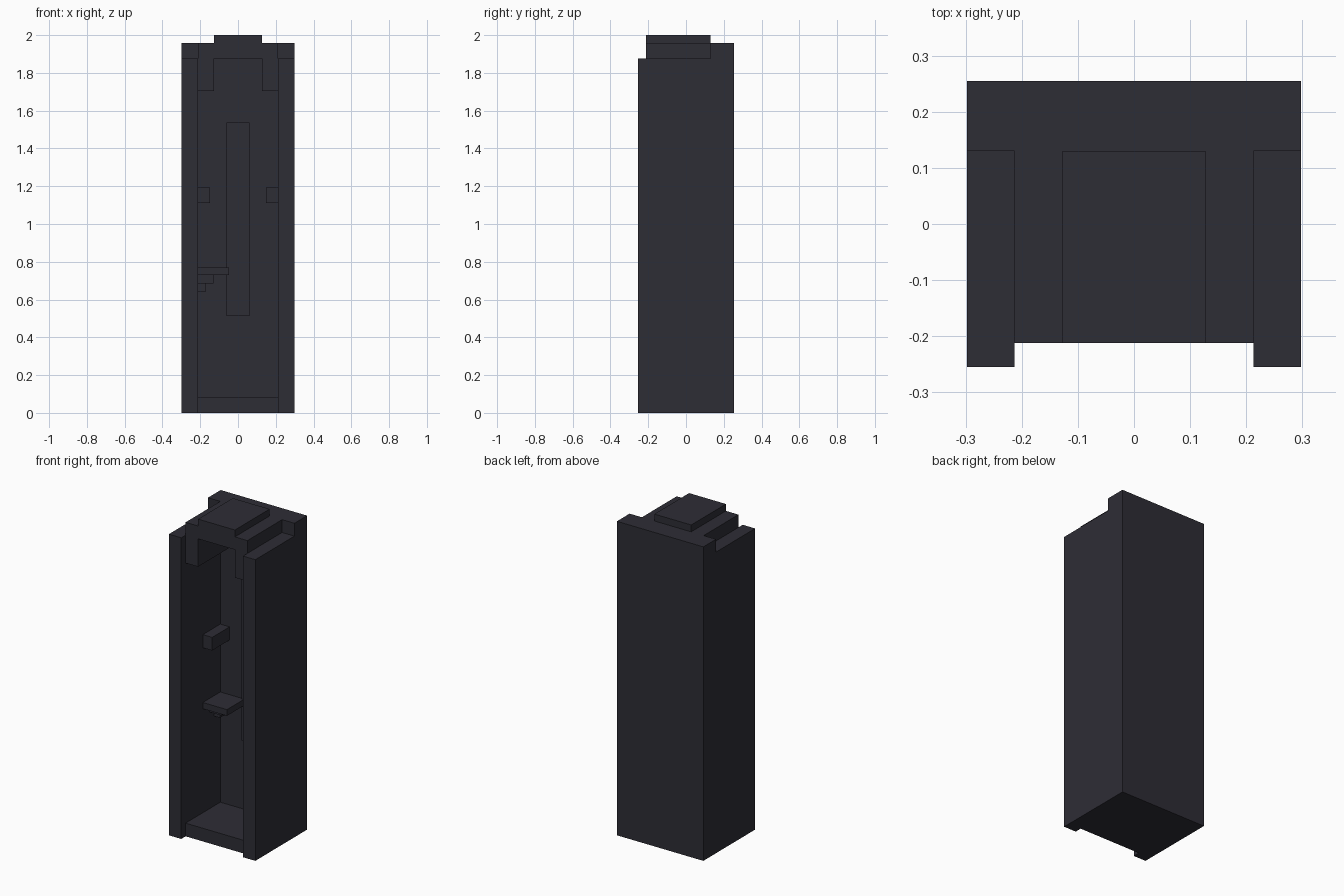
import bpy
import bmesh

if "Cube" in bpy.data.objects:
    bpy.data.objects.remove(bpy.data.objects["Cube"])

dark = bpy.data.materials.new("dark_slate")
dark.diffuse_color = (0.027, 0.026, 0.036, 1)
dark.use_nodes = True
dark.node_tree.nodes["Principled BSDF"].inputs["Base Color"].default_value = dark.diffuse_color

# Shared limits: outer half width, inner half width, hollow front and back
OUT, INN = 0.298, 0.213
FRONT, BACK = -0.212, 0.13


def block(name, x, y, z):
    """Axis-aligned box given by its (min, max) ranges."""
    mesh = bpy.data.meshes.new(name)
    bm = bmesh.new()
    bmesh.ops.create_cube(bm, size=1)
    for v in bm.verts:
        v.co = [r[0] if c < 0 else r[1] for c, r in zip(v.co, (x, y, z))]
    bm.to_mesh(mesh)
    bm.free()
    mesh.materials.append(dark)
    obj = bpy.data.objects.new(name, mesh)
    bpy.context.collection.objects.link(obj)
    return obj


# Cabinet shell
block("back_slab", (-OUT, OUT), (BACK, 0.255), (0, 1.957))
block("floor_plinth", (-INN, INN), (FRONT, BACK), (0, 0.082))
block("roof", (-INN, INN), (FRONT, BACK), (1.877, 1.957))
block("roof_cap", (-0.127, 0.127), (FRONT, BACK), (1.957, 2.0))

# Mirrored parts: side walls, drop legs below the roof, and inner lugs
for side, s in (("left", -1), ("right", 1)):
    def span(a, b):
        return tuple(sorted((s * a, s * b)))
    block(side + "_wall", span(INN, OUT), (-0.255, BACK), (0, 1.877))
    block(side + "_roof_leg", span(0.127, INN), (FRONT, BACK), (1.703, 1.877))
    block(side + "_lug", span(0.149, INN), (-0.042, BACK), (1.11, 1.192))

# Thin raised panel on the inner back face
block("back_panel", (-0.062, 0.062), (BACK - 0.008, BACK), (0.512, 1.537))

# Shelf on the left with its stepped bracket
for name, x1, y0, z in (("shelf", -0.047, -0.042, (0.73, 0.769)),
                        ("bracket_upper", -0.13, 0.025, (0.684, 0.73)),
                        ("bracket_lower", -0.173, 0.07, (0.641, 0.684))):
    block(name, (-INN, x1), (y0, BACK), z)
